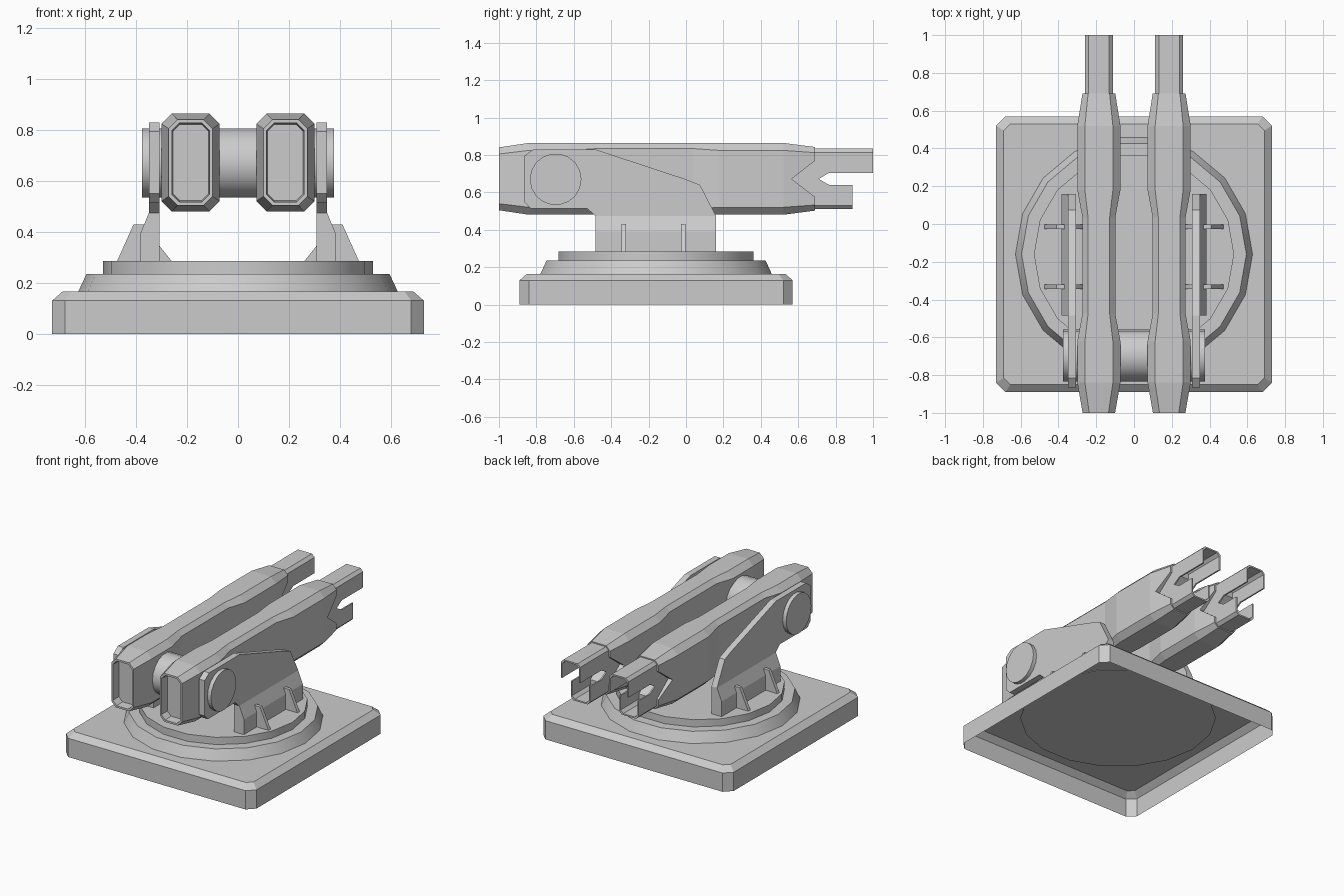
import bpy, bmesh, math

if "Cube" in bpy.data.objects:
    bpy.data.objects.remove(bpy.data.objects["Cube"])

CY = -0.16          # centre of the base in y


def finish(name, bm, smooth=False):
    bmesh.ops.recalc_face_normals(bm, faces=bm.faces)
    me = bpy.data.meshes.new(name)
    bm.to_mesh(me)
    bm.free()
    ob = bpy.data.objects.new(name, me)
    bpy.context.collection.objects.link(ob)
    bpy.context.view_layer.objects.active = ob
    bpy.ops.object.select_all(action='DESELECT')
    ob.select_set(True)
    if smooth:
        bpy.ops.object.shade_smooth_by_angle(angle=math.radians(30))
    return ob


def loft(name, rings, cap_start=True, cap_end=True, smooth=False):
    bm = bmesh.new()
    vr = [[bm.verts.new(p) for p in r] for r in rings]
    n = len(vr[0])
    for a, b in zip(vr, vr[1:]):
        for i in range(n):
            j = (i + 1) % n
            bm.faces.new((a[i], a[j], b[j], b[i]))
    if cap_start:
        bm.faces.new(vr[0])
    if cap_end:
        bm.faces.new(vr[-1])
    return finish(name, bm, smooth)


def prism_x(name, yz, x0, x1):
    return loft(name, [[(x, y, z) for y, z in yz] for x in (x0, x1)])


def prism_y(name, xz, y0, y1):
    return loft(name, [[(x, y, z) for x, z in xz] for y in (y0, y1)])


def octagon(hx, hy, c):
    return [(hx - c, -hy), (hx, c - hy), (hx, hy - c), (hx - c, hy),
            (c - hx, hy), (-hx, hy - c), (-hx, c - hy), (c - hx, -hy)]


def disc(r, n=18):
    return [(r * math.cos(2 * math.pi * i / n), r * math.sin(2 * math.pi * i / n))
            for i in range(n)]


def apply_mod(ob, kind, **settings):
    bpy.context.view_layer.objects.active = ob
    m = ob.modifiers.new(kind.lower(), kind)
    for k, v in settings.items():
        setattr(m, k, v)
    bpy.ops.object.modifier_apply(modifier=m.name)


def cut(ob, cutter):
    apply_mod(ob, 'BOOLEAN', operation='DIFFERENCE', solver='EXACT', object=cutter)
    bpy.data.objects.remove(cutter)


# base plate, an open shell underneath
loft("base_plate",
     [[(x, y + CY, z) for x, y in octagon(h, h, c)]
      for h, c, z in ((0.73, 0.05, 0), (0.73, 0.05, 0.13), (0.69, 0.035, 0.165))],
     cap_start=False)

# stepped turntable
loft("turntable",
     [[(x, y + CY, z) for x, y in disc(r)]
      for r, z in ((0.63, 0.16), (0.595, 0.235), (0.53, 0.235), (0.53, 0.285))],
     smooth=True)

# axle
loft("axle", [[(x, y - 0.697, z + 0.67) for y, z in disc(0.138)]
              for x in (-0.377, 0.377)], smooth=True)

# side brackets with feet and gusset fins
plate = [(-0.485, 0.475), (-0.53, 0.515), (-0.83, 0.515), (-0.865, 0.55),
         (-0.865, 0.795), (-0.815, 0.83), (-0.485, 0.83), (0.0, 0.67),
         (0.075, 0.64), (0.16, 0.475)]
foot = [(0.308, 0.285), (0.385, 0.285), (0.385, 0.39), (0.35, 0.475), (0.308, 0.475)]
fin = [(0.26, 0.285), (0.475, 0.285), (0.41, 0.43), (0.345, 0.43), (0.308, 0.345)]
brackets = [prism_x("bracket_plate", plate, 0.308, 0.35),
            prism_y("bracket_foot", foot, -0.485, 0.16)]
for i, y in enumerate((-0.333, -0.015)):
    brackets.append(prism_y(f"bracket_fin_{i + 1}", fin, y - 0.012, y + 0.012))
for ob in brackets:
    apply_mod(ob, 'MIRROR')

# twin arms: (y, half width, half height, corner chamfer); first rings form the recess
ZC = 0.6725
sections = [(-0.94, 0.070, 0.150, 0.028), (-1.0, 0.074, 0.155, 0.03),
            (-1.0, 0.086, 0.168, 0.035), (-0.84, 0.114, 0.192, 0.04),
            (-0.62, 0.114, 0.192, 0.04), (-0.475, 0.087, 0.192, 0.03),
            (0.035, 0.087, 0.192, 0.03), (0.18, 0.114, 0.192, 0.04),
            (0.52, 0.114, 0.192, 0.04), (0.69, 0.087, 0.17, 0.03)]
v_notch = [(0.565, 0.672), (0.71, 0.785), (0.71, 0.56)]
barrel_slot = [(0.71, 0.672), (0.765, 0.705), (1.1, 0.705), (1.1, 0.4),
               (0.89, 0.4), (0.89, 0.64), (0.765, 0.64)]

for side, cx in (("left", -0.186), ("right", 0.186)):
    arm = loft(f"{side}_arm", [[(x + cx, y, z + ZC) for x, z in octagon(w, h, c)]
                               for y, w, h, c in sections])
    cut(arm, prism_x("notch_cutter", v_notch, cx - 0.2, cx + 0.2))

    # hollow forked barrel
    barrel = loft(f"{side}_barrel",
                  [[(x + cx, y, z + ZC) for x, z in octagon(w, h, 0.02)]
                   for y, w, h in ((0.55, 0.074, 0.162), (1.0, 0.074, 0.162),
                                   (1.0, 0.064, 0.152), (0.56, 0.064, 0.152))])
    cut(barrel, prism_x("slot_cutter", barrel_slot, cx - 0.2, cx + 0.2))
